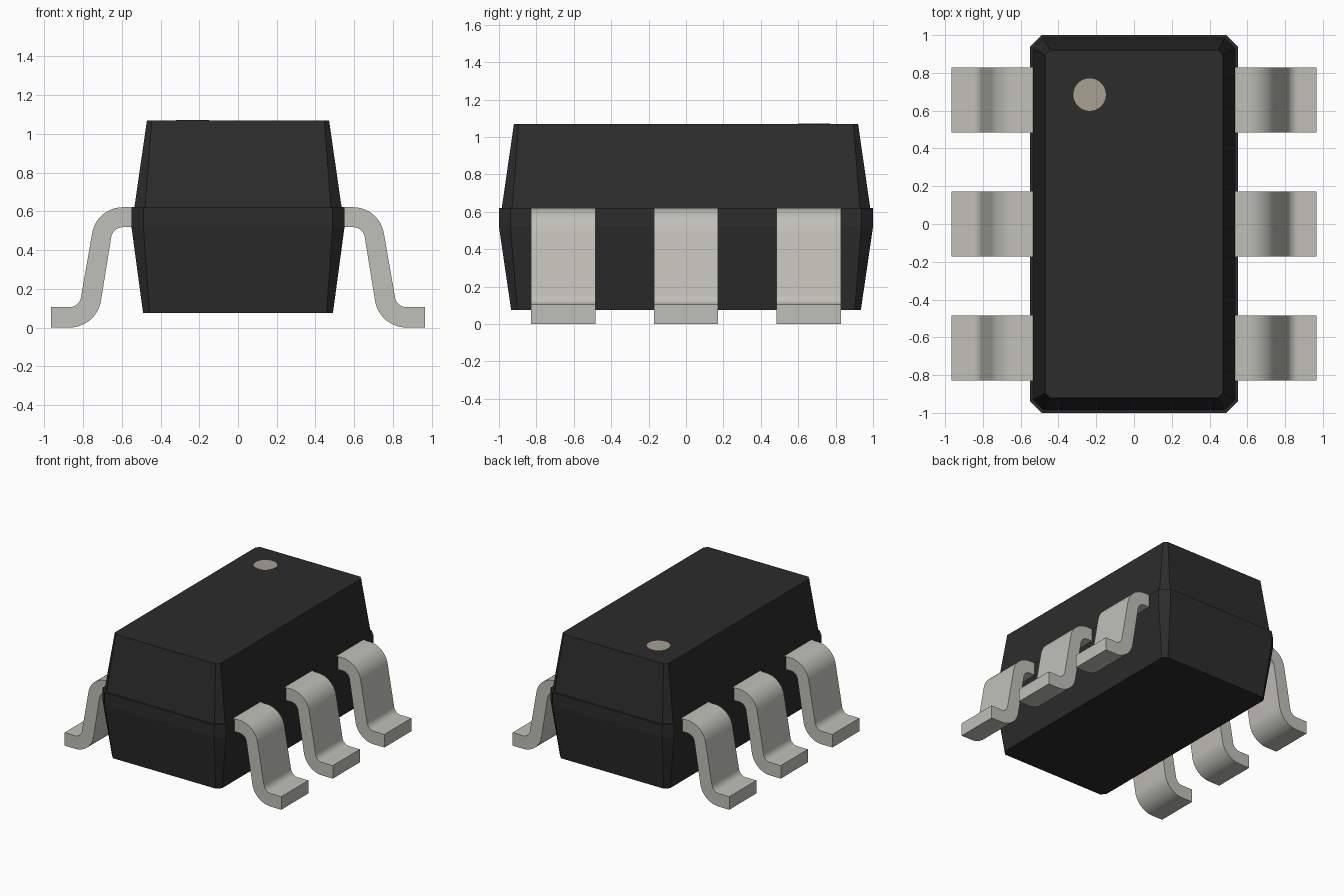
import bpy, bmesh, math

if "Cube" in bpy.data.objects:
    bpy.data.objects.remove(bpy.data.objects["Cube"])


def material(name, rgb):
    m = bpy.data.materials.new(name)
    m.diffuse_color = (*rgb, 1)
    m.use_nodes = True
    m.node_tree.nodes["Principled BSDF"].inputs["Base Color"].default_value = m.diffuse_color
    return m


def finish(name, bm, mat):
    bmesh.ops.recalc_face_normals(bm, faces=bm.faces)
    me = bpy.data.meshes.new(name)
    bm.to_mesh(me)
    bm.free()
    ob = bpy.data.objects.new(name, me)
    bpy.context.collection.objects.link(ob)
    me.materials.append(mat)
    return ob


black = material("moulding", (0.025, 0.025, 0.025))
metal = material("tinned_metal", (0.53, 0.53, 0.48))
tan = material("marker", (0.39, 0.35, 0.29))


# Moulded body: stacked octagonal sections (half x, half y, corner cut, z)
def octagon(hx, hy, c, z):
    return [(hx, c - hy, z), (hx, hy - c, z), (hx - c, hy, z), (c - hx, hy, z),
            (-hx, hy - c, z), (-hx, c - hy, z), (c - hx, -hy, z), (hx - c, -hy, z)]


sections = [(0.49, 0.935, 0.033, 0.075), (0.55, 1.0, 0.062, 0.52),
            (0.55, 1.0, 0.062, 0.62), (0.535, 0.985, 0.055, 0.62),
            (0.47, 0.92, 0.025, 1.07)]
bm = bmesh.new()
rings = [[bm.verts.new(p) for p in octagon(*s)] for s in sections]
for a, b in zip(rings, rings[1:]):
    for i in range(8):
        j = (i + 1) % 8
        bm.faces.new((a[i], a[j], b[j], b[i]))
bm.faces.new(rings[0])
bm.faces.new(rings[-1])
finish("body", bm, black)

# Pin one marker, flush with the top
bm = bmesh.new()
bmesh.ops.create_cone(bm, cap_ends=True, segments=48, radius1=0.086,
                      radius2=0.086, depth=0.02)
bmesh.ops.translate(bm, verts=bm.verts, vec=(-0.235, 0.685, 1.062))
finish("pin_one_marker", bm, tan)


# Gull-wing leads: bent strip profile in x-z, extruded along y
def arc(cx, cz, r, a0, a1, n=12):
    return [(cx + r * math.cos(math.radians(a0 + (a1 - a0) * i / n)),
             cz + r * math.sin(math.radians(a0 + (a1 - a0) * i / n)))
            for i in range(n + 1)]


upper = [(0.5, 0.621)] + arc(0.595, 0.461, 0.16, 90, 9.5) \
    + arc(0.87, 0.165, 0.06, 189.5, 270) + [(0.965, 0.105)]
lower = [(0.5, 0.518)] + arc(0.595, 0.458, 0.06, 90, 9.5) \
    + arc(0.87, 0.165, 0.165, 189.5, 270) + [(0.965, 0.0)]


def lead(name, side, y, half=0.172):
    bm = bmesh.new()
    rows = [[bm.verts.new((side * x, y + s * half, z)) for x, z in line]
            for line, s in ((upper, -1), (upper, 1), (lower, 1), (lower, -1))]
    for k in range(4):
        a, b = rows[k], rows[(k + 1) % 4]
        for i in range(len(a) - 1):
            bm.faces.new((a[i], a[i + 1], b[i + 1], b[i]))
    for end in (0, -1):
        bm.faces.new([r[end] for r in rows])
    ob = finish(name, bm, metal)
    bpy.context.view_layer.objects.active = ob
    ob.select_set(True)
    bpy.ops.object.shade_smooth_by_angle(angle=math.radians(30))
    ob.select_set(False)


for side, label in ((-1, "left"), (1, "right")):
    for i in range(3):
        lead(f"{label}_lead_{i + 1}", side, 0.656 * (1 - i))
